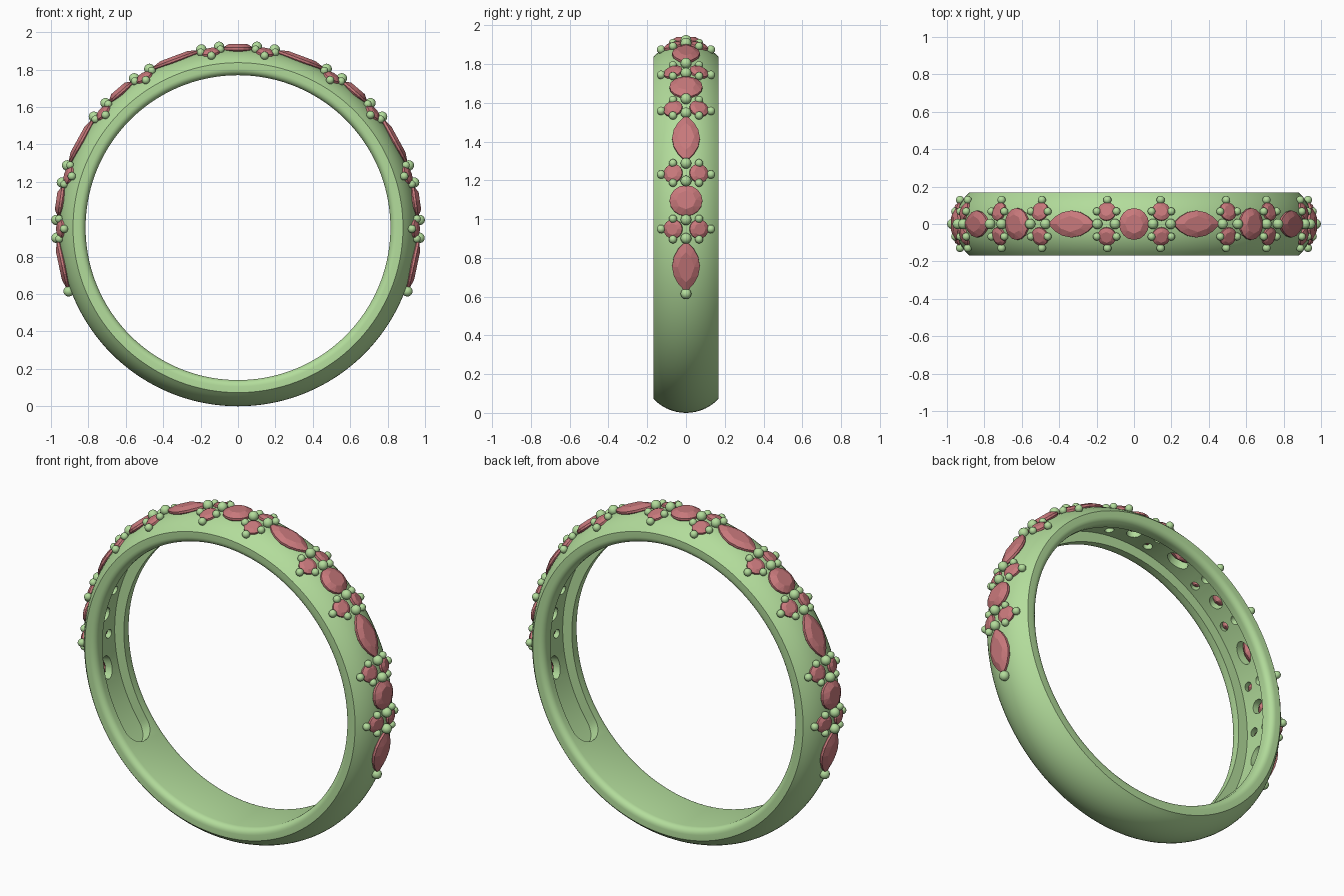
import bpy, bmesh
from math import sin, cos, asin, pi, radians
from mathutils import Matrix, Vector

if "Cube" in bpy.data.objects:
    bpy.data.objects.remove(bpy.data.objects["Cube"])

CZ = 0.955            # height of the ring centre
R_OUT, R_IN, HALF_W = 0.955, 0.815, 0.168
DOME = 0.23           # radius of the domed outer cross-section
R_DOME = R_OUT - DOME


def material(name, rgb):
    m = bpy.data.materials.new(name)
    m.diffuse_color = (*rgb, 1)
    m.use_nodes = True
    m.node_tree.nodes["Principled BSDF"].inputs["Base Color"].default_value = m.diffuse_color
    return m


METAL = material("green_metal", (0.45, 0.72, 0.33))
STONE = material("red_stone", (0.58, 0.19, 0.20))


def finish(name, bm, mat=None, smooth=None):
    bmesh.ops.recalc_face_normals(bm, faces=bm.faces)
    me = bpy.data.meshes.new(name)
    bm.to_mesh(me)
    bm.free()
    ob = bpy.data.objects.new(name, me)
    bpy.context.collection.objects.link(ob)
    if mat:
        me.materials.append(mat)
    if smooth:
        shade(ob, smooth)
    return ob


def activate(ob):
    bpy.ops.object.select_all(action='DESELECT')
    ob.select_set(True)
    bpy.context.view_layer.objects.active = ob


def shade(ob, deg):
    activate(ob)
    bpy.ops.object.shade_smooth_by_angle(angle=radians(deg))


def polar(theta, r, y):
    return Vector((r * sin(theta), y, CZ + r * cos(theta)))


def frame(deg, t=0.0, y=0.0, h=0.0):
    """Local axes on the domed surface: x along the ring, z outward."""
    th = radians(deg) + t / R_OUT
    ph = asin(y / DOME)
    rad, tan, ax = Vector((sin(th), 0, cos(th))), Vector((cos(th), 0, -sin(th))), Vector((0, 1, 0))
    n = rad * cos(ph) + ax * sin(ph)
    b = ax * cos(ph) - rad * sin(ph)
    p = polar(th, R_DOME, 0) + n * (DOME + h)
    m = Matrix((tan, b, n)).transposed().to_4x4()
    m.translation = p
    return m


def bridge(bm, rings, close):
    k = len(rings[0])
    pairs = list(zip(rings, rings[1:])) + ([(rings[-1], rings[0])] if close else [])
    for a, b in pairs:
        for i in range(k):
            j = (i + 1) % k
            bm.faces.new((a[i], a[j], b[j], b[i]))
    if not close:
        bm.faces.new(rings[0])
        bm.faces.new(rings[-1])


# Band: domed outside, rounded inner edges
def make_band():
    top = asin(HALF_W / DOME)
    prof = [(R_DOME + DOME * cos(a), DOME * sin(a))
            for a in [top * (i / 7 - 1) for i in range(15)]]
    f = 0.035
    edge = [(R_IN + f - f * sin(a), HALF_W - f + f * cos(a)) for a in [pi / 2 * i / 5 for i in range(6)]]
    prof += edge + [(r, -y) for r, y in reversed(edge)]
    bm = bmesh.new()
    n = 144
    rings = [[bm.verts.new(polar(2 * pi * i / n, r, y)) for r, y in prof] for i in range(n)]
    bridge(bm, rings, True)
    return finish("band", bm, METAL)


# Inner channel with rounded ends
def make_groove():
    w, end, r0, r1 = 0.10, radians(132), 0.70, 0.875
    cap = [(end - (1 - cos(a)) * w / 0.86, w * sin(a)) for a in [pi / 2 * k / 8 for k in range(1, 9)]]
    inner = cap[-1][0]
    stations = [(-t, hw) for t, hw in cap]
    stations += [(inner * (2 * i / 90 - 1), w) for i in range(1, 90)]
    stations += list(reversed(cap))
    bm = bmesh.new()
    rings = [[bm.verts.new(polar(t, r, y)) for r, y in ((r0, -hw), (r0, hw), (r1, hw), (r1, -hw))]
             for t, hw in stations]
    bridge(bm, rings, False)
    return finish("groove_cutter", bm)


gems, holes, beads = bmesh.new(), bmesh.new(), bmesh.new()


def add_gem(m, length, width, crown, depth, pointed=False):
    def rim(n, s, h, off=0.0):
        out = []
        for i in range(n):
            a = 2 * pi * (i + off) / n
            q = sin(a) * (abs(sin(a)) ** 0.7 if pointed else 1)
            out.append((length * s * cos(a), width * s * q, h))
        return out
    pts = rim(16, 1, 0.008) + rim(16, 1, -0.004) + rim(8, 0.6, crown) + rim(8, 0.35, -depth * 0.75) + [(0, 0, -depth)]
    verts = [gems.verts.new(m @ Vector(p)) for p in pts]
    res = bmesh.ops.convex_hull(gems, input=verts)
    junk = [v for v in res["geom_interior"] + res["geom_unused"] if isinstance(v, bmesh.types.BMVert)]
    bmesh.ops.delete(gems, geom=list(set(junk)), context='VERTS')
    # Light hole behind the stone
    sx = 0.5 * length
    sy = 0.62 * width if pointed else sx
    hm = m @ Matrix.Translation((0, 0, -0.05)) @ Matrix.Diagonal((sx, sy, 1, 1))
    bmesh.ops.create_cone(holes, cap_ends=True, segments=24, radius1=1, radius2=1, depth=0.14, matrix=hm)


def add_bead(m, r):
    bmesh.ops.create_uvsphere(beads, u_segments=16, v_segments=10, radius=r, matrix=m)


# Stones and prong beads: round, cluster, pointed, cluster, round ...
P, OFF = 40.8, 8.8
for k in (-2, -1, 0, 1, 2):
    add_gem(frame(k * P), 0.08, 0.085, 0.028, 0.07)
for s in (-1, 1):
    for k in (0.5, 1.5, 2.5):
        add_gem(frame(s * k * P), 0.13, 0.072, 0.024, 0.07, True)
    for a in (OFF, P - OFF, P + OFF, 2 * P - OFF, 2 * P + OFF):
        for e in (-1, 1):
            add_bead(frame(s * a, e * 0.047, 0, 0.017), 0.028)
            add_gem(frame(s * a, 0, e * 0.066), 0.05, 0.05, 0.02, 0.055)
            add_bead(frame(s * a, 0, e * 0.122, 0.012), 0.022)
            for t in (-0.053, 0.053):
                add_bead(frame(s * a, t, e * 0.064, 0.012), 0.021)
    add_bead(frame(s * 110.6, 0, 0, 0.012), 0.028)

band = make_band()
for cutter in (make_groove(), finish("hole_cutter", holes)):
    cutter.hide_render = True
    mod = band.modifiers.new("cut", 'BOOLEAN')
    mod.operation, mod.solver, mod.object = 'DIFFERENCE', 'EXACT', cutter
    activate(band)
    bpy.ops.object.modifier_apply(modifier=mod.name)
    bpy.data.objects.remove(cutter)
shade(band, 35)

finish("stones", gems, STONE)
finish("prong_beads", beads, METAL, 40)
